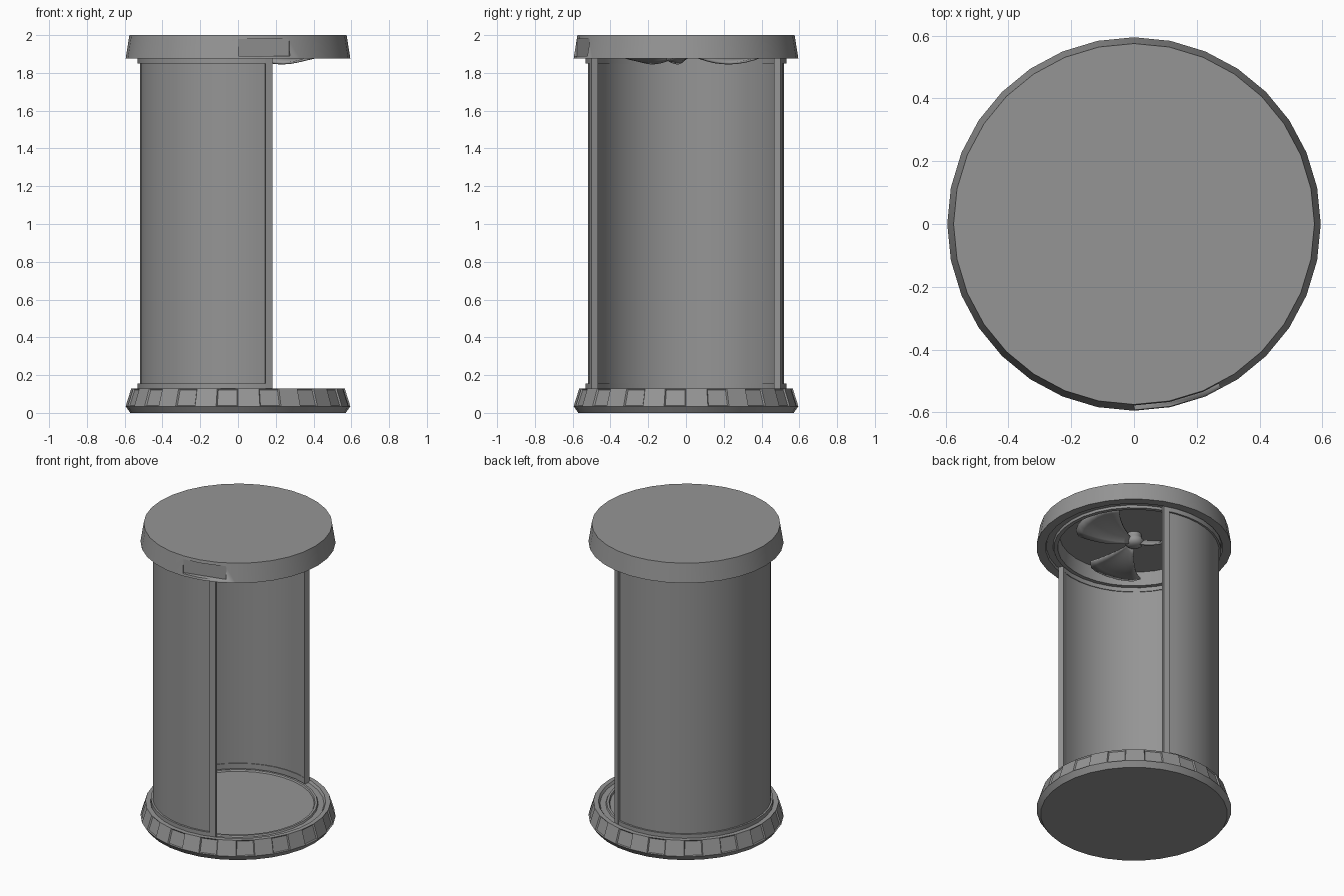
import bpy
import bmesh
import math
from math import radians, cos, sin, pi

cube = bpy.data.objects.get("Cube")
if cube:
    bpy.data.objects.remove(cube, do_unlink=True)

grey = bpy.data.materials.new("plain_grey")
grey.use_nodes = True
colour = (0.3, 0.3, 0.3, 1)
grey.diffuse_color = colour
grey.node_tree.nodes["Principled BSDF"].inputs["Base Color"].default_value = colour

SIDES = 32


def finish(name, bm, angle=30):
    """Turn a bmesh into a shaded object."""
    bmesh.ops.remove_doubles(bm, verts=bm.verts, dist=1e-5)
    bmesh.ops.recalc_face_normals(bm, faces=bm.faces)
    mesh = bpy.data.meshes.new(name)
    bm.to_mesh(mesh)
    bm.free()
    mesh.materials.append(grey)
    obj = bpy.data.objects.new(name, mesh)
    bpy.context.collection.objects.link(obj)
    bpy.ops.object.select_all(action="DESELECT")
    obj.select_set(True)
    bpy.context.view_layer.objects.active = obj
    bpy.ops.object.shade_smooth_by_angle(angle=radians(angle))
    return obj


def lathe(profile):
    """Spin an (r, z) profile about the z axis."""
    bm = bmesh.new()
    verts = [bm.verts.new((r, 0, z)) for r, z in profile]
    edges = [bm.edges.new(pair) for pair in zip(verts, verts[1:])]
    bmesh.ops.spin(bm, geom=verts + edges, axis=(0, 0, 1), cent=(0, 0, 0),
                   angle=2 * pi, steps=SIDES, use_merge=True)
    return bm


def arc_wall(name, inner, outer, low, high, start, end, steps):
    """Curved wall with a rectangular section and closed ends."""
    bm = bmesh.new()
    section = [(inner, low), (outer, low), (outer, high), (inner, high)]
    rows = []
    for i in range(steps + 1):
        a = radians(start + (end - start) * i / steps)
        rows.append([bm.verts.new((r * cos(a), r * sin(a), z)) for r, z in section])
    for a, b in zip(rows, rows[1:]):
        for k in range(4):
            n = (k + 1) % 4
            bm.faces.new((a[k], a[n], b[n], b[k]))
    bm.faces.new(rows[0])
    bm.faces.new(rows[-1])
    return finish(name, bm)


# Base with shallow grip panels around its sloped band
bm = lathe([(0, 0), (0.57, 0), (0.595, 0.035), (0.565, 0.13), (0.535, 0.13),
            (0.525, 0.115), (0.49, 0.115), (0.485, 0.125), (0.47, 0.125),
            (0.465, 0.115), (0, 0.115)])
bmesh.ops.remove_doubles(bm, verts=bm.verts, dist=1e-5)
bmesh.ops.recalc_face_normals(bm, faces=bm.faces)
band = []
for f in bm.faces:
    c = f.calc_center_median()
    if c.xy.length > 0.56 and 0.05 < c.z < 0.12:
        if int((math.atan2(c.y, c.x) % (2 * pi)) / (2 * pi) * SIDES) % 2:
            band.append(f)
bmesh.ops.inset_individual(bm, faces=band, thickness=0.008, depth=-0.008)
finish("base", bm)

# Lid, hollow underneath
lid = finish("lid", lathe([(0, 2), (0.575, 2), (0.595, 1.875), (0.54, 1.875),
                           (0.535, 1.89), (0.495, 1.89), (0.49, 1.875),
                           (0.465, 1.875), (0.455, 1.965), (0, 1.965)]))

# Rectangular pocket in the front of the lid
bm = bmesh.new()
bmesh.ops.create_cube(bm, size=1)
for v in bm.verts:
    v.co.x *= 0.28
    v.co.y *= 0.1
    v.co.z *= 0.09
cutter = finish("pocket_cutter", bm)
turn = radians(14)
cutter.location = (0.61 * sin(turn), -0.61 * cos(turn), 1.935)
cutter.rotation_euler.z = turn
cutter.hide_render = True
cutter.display_type = "WIRE"
cutter.hide_set(True)
pocket = lid.modifiers.new("pocket", "BOOLEAN")
pocket.object = cutter
pocket.operation = "DIFFERENCE"
pocket.solver = "EXACT"

# Curved wall, open towards +x, with a raised frame
arc_wall("wall", 0.5, 0.52, 0.115, 1.89, 70, 290, 24)
for name, low, high in (("lower", 0.115, 0.155), ("upper", 1.85, 1.89)):
    arc_wall(name + "_wall_frame", 0.495, 0.532, low, high, 70, 290, 24)
for name, start in (("left", 70), ("right", 286)):
    arc_wall(name + "_wall_frame", 0.495, 0.532, 0.115, 1.89, start, start + 4, 1)

# Fan hub
finish("fan_hub", lathe([(0, 1.88), (0.03, 1.883), (0.05, 1.895), (0.06, 1.92),
                         (0.045, 1.94), (0.045, 1.965)]), 60)

# Three twisted fan blades
ROWS, COLS = 8, 8
for n in range(3):
    bm = bmesh.new()
    grid = []
    for i in range(ROWS + 1):
        t = i / ROWS
        row = []
        for j in range(COLS + 1):
            s = j / COLS
            reach = 0.43 - 0.06 * (2 * s - 1) ** 4
            r = 0.04 + (reach - 0.04) * t
            a = radians(8 + 120 * n - 24 + 52 * s + 22 * (1 - t) * (0.5 - s))
            drop = 0.075 * (1 - s) ** 1.5 * sin(pi * min(1, 0.15 + 0.6 * t))
            row.append(bm.verts.new((r * cos(a), r * sin(a), 1.925 - drop)))
        grid.append(row)
    for a, b in zip(grid, grid[1:]):
        for k in range(COLS):
            bm.faces.new((a[k], a[k + 1], b[k + 1], b[k]))
    blade = finish("fan_blade_%d" % (n + 1), bm, 60)
    thick = blade.modifiers.new("thickness", "SOLIDIFY")
    thick.thickness = 0.012
    thick.offset = 0
